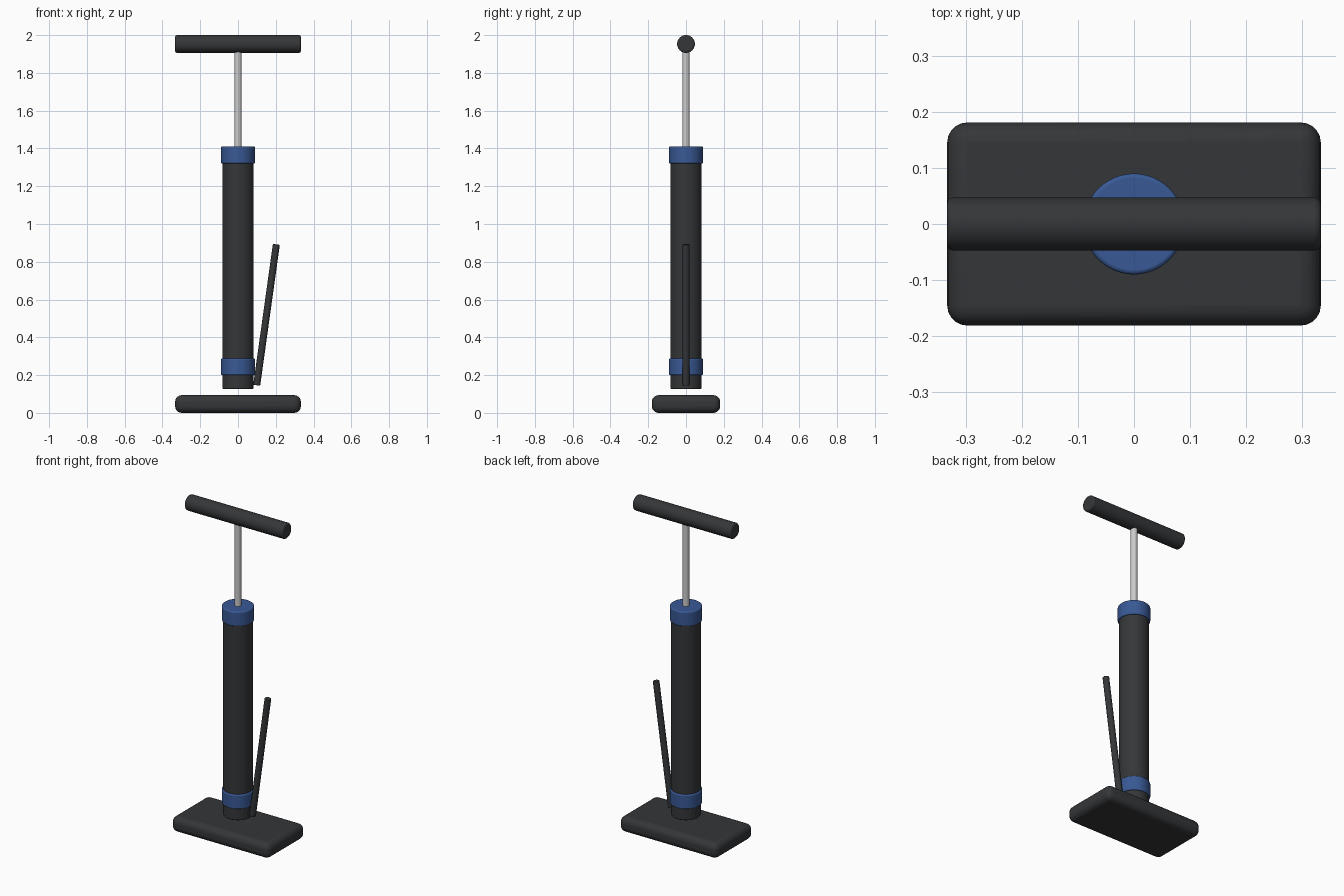
import bpy
import math
from mathutils import Vector

if "Cube" in bpy.data.objects:
    bpy.data.objects.remove(bpy.data.objects["Cube"])


def material(name, rgb):
    mat = bpy.data.materials.new(name)
    mat.diffuse_color = (*rgb, 1)
    mat.use_nodes = True
    mat.node_tree.nodes["Principled BSDF"].inputs["Base Color"].default_value = mat.diffuse_color
    return mat


DARK = material("dark_plastic", (0.035, 0.037, 0.04))
BLUE = material("blue_plastic", (0.04, 0.1, 0.3))


def finish(name, mat, bevel, segments):
    # Rounded edges, smooth shading and colour
    obj = bpy.context.object
    obj.name = name
    if mat:
        obj.data.materials.append(mat)
    if bevel:
        mod = obj.modifiers.new("rounding", 'BEVEL')
        mod.width = bevel
        mod.segments = segments
        mod.limit_method = 'ANGLE'
        mod.angle_limit = math.radians(40)
    bpy.ops.object.shade_smooth_by_angle(angle=math.radians(35))
    return obj


def rod(name, start, end, radius, mat=None, bevel=0.0, sides=48):
    # Cylinder between two points
    a, b = Vector(start), Vector(end)
    bpy.ops.mesh.primitive_cylinder_add(
        vertices=sides, radius=radius, depth=(b - a).length,
        location=(a + b) / 2,
        rotation=(b - a).to_track_quat('Z', 'Y').to_euler())
    return finish(name, mat, bevel, 3)


# Foot plate
bpy.ops.mesh.primitive_cube_add(size=1, location=(0, 0, 0.047))
base = bpy.context.object
base.scale = (0.666, 0.362, 0.085)
bpy.ops.object.transform_apply(location=False, rotation=False, scale=True)
for v in base.data.vertices:
    v.co.z = math.copysign(0.047, v.co.z)
finish("base", DARK, 0.036, 5)

# Barrel with its two collars
rod("barrel", (0, 0, 0.127), (0, 0, 1.40), 0.083, DARK, 0.006)
for name, low, high in (("lower_collar", 0.20, 0.288), ("upper_collar", 1.32, 1.41)):
    rod(name, (0, 0, low), (0, 0, high), 0.09, BLUE, 0.007)

# Piston rod and grip
rod("piston_rod", (0, 0, 1.38), (0, 0, 1.93), 0.0187, None, 0.0, 32)
rod("handle", (-0.333, 0, 1.953), (0.333, 0, 1.953), 0.047, DARK, 0.01)

# Leaning hose
rod("hose", (0.099, 0, 0.146), (0.203, 0, 0.892), 0.0185, DARK, 0.003, 24)
